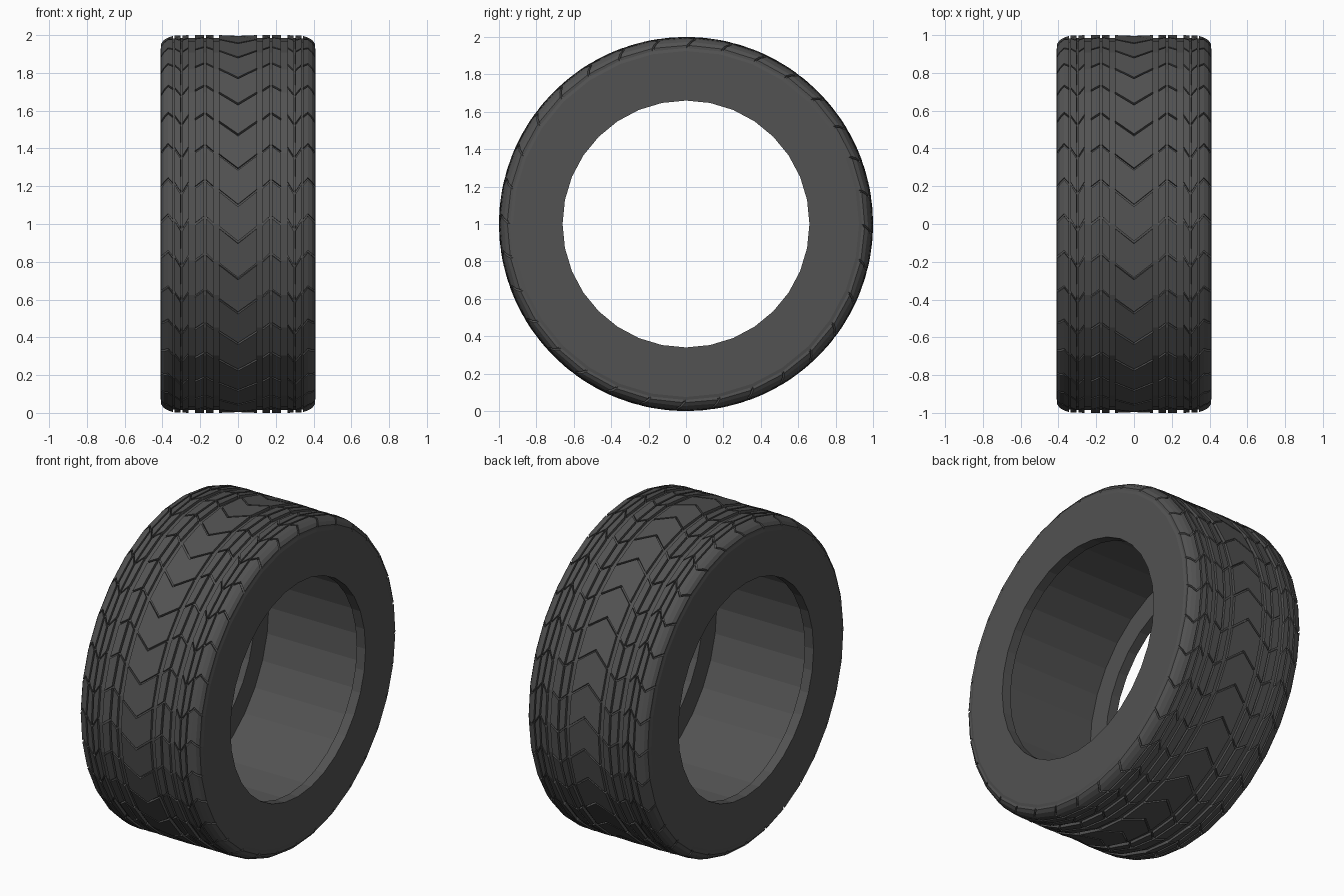
import bpy, bmesh
from math import sin, cos, pi, radians

if "Cube" in bpy.data.objects:
    bpy.data.objects.remove(bpy.data.objects["Cube"])

SEG = 32
STEP = 2 * pi / SEG

rubber = bpy.data.materials.new("dark_rubber")
rubber.diffuse_color = (0.085, 0.085, 0.085, 1)
rubber.use_nodes = True
rubber.node_tree.nodes["Principled BSDF"].inputs["Base Color"].default_value = rubber.diffuse_color


def point(x, r, t):
    # The tyre axle runs along x at z = 1; t grows from the top towards the front
    return (x, -r * sin(t), 1 + r * cos(t))


def finish(bm, name):
    bmesh.ops.recalc_face_normals(bm, faces=bm.faces)
    mesh = bpy.data.meshes.new(name)
    bm.to_mesh(mesh)
    bm.free()
    obj = bpy.data.objects.new(name, mesh)
    mesh.materials.append(rubber)
    bpy.context.collection.objects.link(obj)
    return obj


def lathe(name, profile):
    bm = bmesh.new()
    rings = [[bm.verts.new(point(x, r, i * STEP)) for x, r in profile]
             for i in range(SEG)]
    n = len(profile)
    for i in range(SEG):
        a, b = rings[i], rings[(i + 1) % SEG]
        for j in range(n):
            k = (j + 1) % n
            bm.faces.new((a[j], a[k], b[k], b[j]))
    return finish(bm, name)


def tread_band(name, columns, side=1, gap=radians(0.75), cuts=1, depth=0.025):
    # columns: (x, radius, groove angle in degrees); one closed block per step
    bm = bmesh.new()
    m = len(columns)
    for s in range(SEG):
        top, base = [], []
        for x, r, skew in columns:
            t0 = s * STEP + radians(skew) + gap / 2
            ts = [t0 + (STEP - gap) * c / cuts for c in range(cuts + 1)]
            top.append([bm.verts.new(point(side * x, r, t)) for t in ts])
            base.append([bm.verts.new(point(side * x * 0.995, r - depth, t)) for t in ts])
        for grid in (top, base):
            for i in range(m - 1):
                for c in range(cuts):
                    bm.faces.new((grid[i][c], grid[i + 1][c],
                                  grid[i + 1][c + 1], grid[i][c + 1]))
        for i in (0, m - 1):
            for c in range(cuts):
                bm.faces.new((top[i][c], top[i][c + 1], base[i][c + 1], base[i][c]))
        for c in (0, cuts):
            for i in range(m - 1):
                bm.faces.new((top[i][c], top[i + 1][c], base[i + 1][c], base[i][c]))
    return finish(bm, name)


# Hollow carcass: groove floor, shoulders, sidewalls, bead lips and inner cavity
half = [(0.335, 0.984), (0.37, 0.974), (0.390, 0.962), (0.404, 0.948), (0.41, 0.925),
        (0.41, 0.66), (0.35, 0.66), (0.35, 0.80)]
lathe("tyre_carcass", half + [(-x, r) for x, r in reversed(half)])

# Central rib with large arrow-shaped blocks
tread_band("center_tread", [(-0.1, 1, 1.0), (0, 1, 5.6), (0.1, 1, 1.0)])

# Side ribs and shoulders, mirrored left and right
bands = {
    "middle_rib_inner": [(0.130, 1.0, 0.1), (0.169, 1.0, -2.0)],
    "middle_rib_outer": [(0.181, 1.0, -2.0), (0.228, 1.0, 0.1)],
    "outer_rib_inner": [(0.262, 1.0, -1.4), (0.295, 0.999, 1.8)],
    "outer_rib_outer": [(0.304, 0.999, 1.8), (0.335, 0.997, -1.2)],
    "shoulder_tread": [(0.344, 0.996, -0.9), (0.370, 0.988, -2.8),
                       (0.393, 0.974, -1.5), (0.407, 0.955, -0.6)],
}
for label, cols in bands.items():
    for side, tag in ((1, "right"), (-1, "left")):
        tread_band(f"{label}_{tag}", cols, side)
